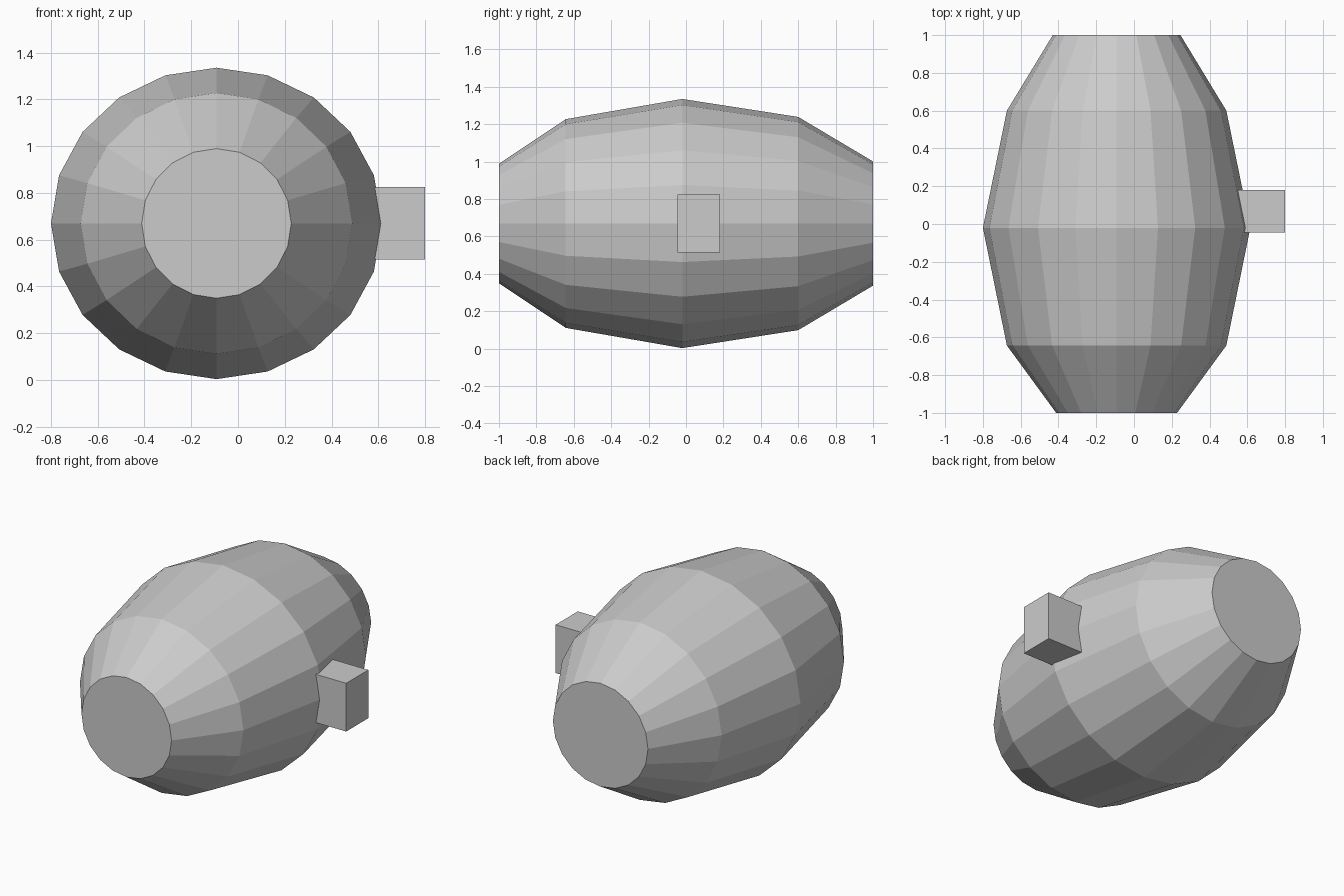
import bpy, bmesh
from math import sin, cos, tau

if "Cube" in bpy.data.objects:
    bpy.data.objects.remove(bpy.data.objects["Cube"])

SIDES = 20
CX, CZ = -0.092, 0.669


def make_object(name, bm):
    bmesh.ops.recalc_face_normals(bm, faces=bm.faces[:])
    mesh = bpy.data.meshes.new(name)
    bm.to_mesh(mesh)
    bm.free()
    obj = bpy.data.objects.new(name, mesh)
    bpy.context.collection.objects.link(obj)
    return obj


# Barrel body: slightly oval rings lofted along y (y, x radius, z radius)
profile = [(-1.0, 0.32, 0.32), (-0.643, 0.581, 0.558), (-0.02, 0.708, 0.666),
           (0.6, 0.581, 0.57), (1.0, 0.338, 0.332)]
bm = bmesh.new()
rings = [[bm.verts.new((CX + rx * cos(tau * i / SIDES), y, CZ + rz * sin(tau * i / SIDES)))
          for i in range(SIDES)] for y, rx, rz in profile]
for a, b in zip(rings, rings[1:]):
    for i in range(SIDES):
        j = (i + 1) % SIDES
        bm.faces.new((a[i], a[j], b[j], b[i]))
bm.faces.new(rings[0])
bm.faces.new(rings[-1])
make_object("barrel_body", bm)

# Bung block sticking out of the right side
bm = bmesh.new()
bmesh.ops.create_cube(bm, size=1)
bmesh.ops.scale(bm, vec=(0.3, 0.225, 0.31), verts=bm.verts)
bmesh.ops.translate(bm, vec=(0.65, 0.068, 0.67), verts=bm.verts)
make_object("side_bung", bm)
